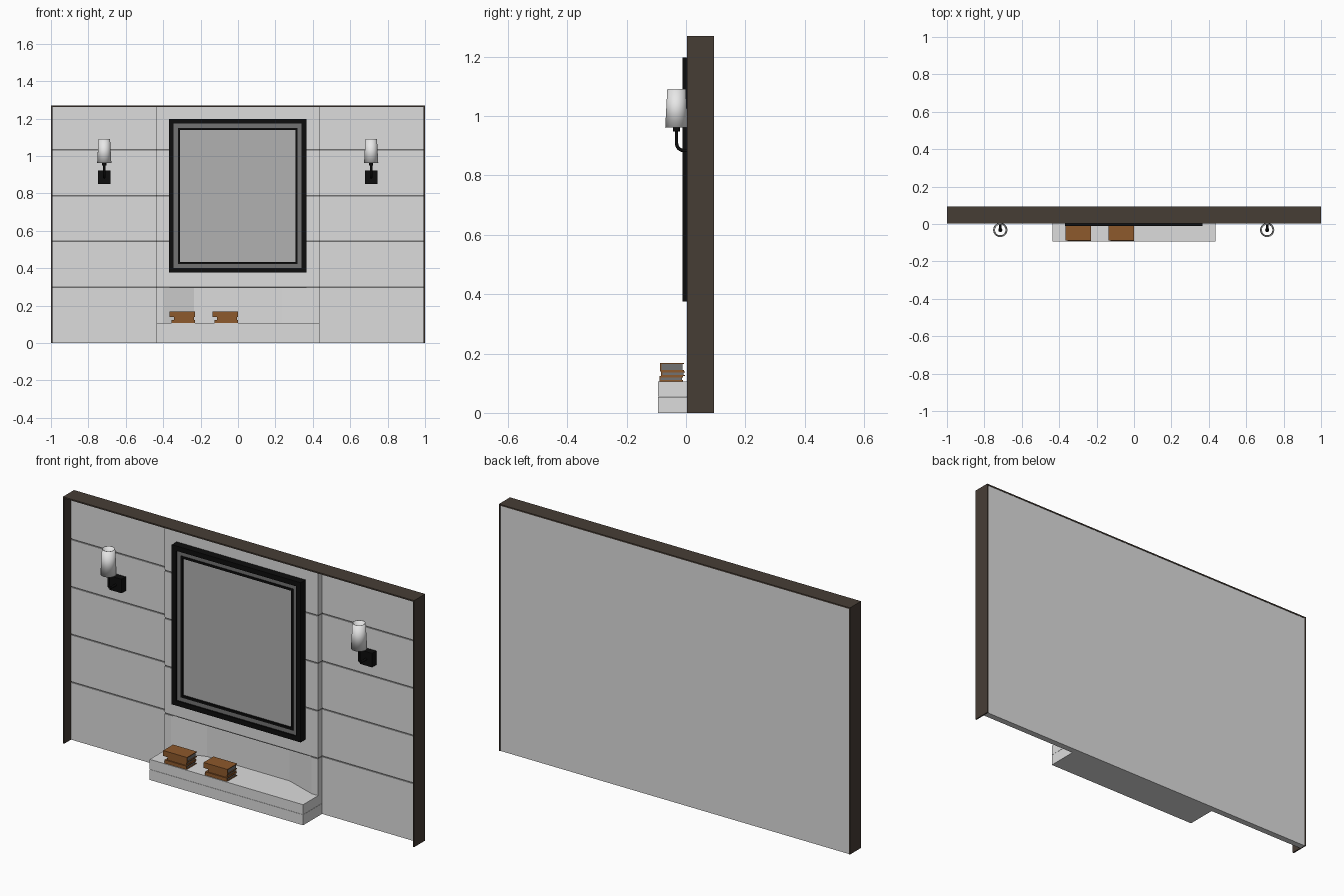
import bpy, bmesh, math
from mathutils import Vector

old = bpy.data.objects.get("Cube")
if old:
    bpy.data.objects.remove(old, do_unlink=True)


def material(name, r, g, b):
    m = bpy.data.materials.new(name)
    m.use_nodes = True
    m.diffuse_color = (r, g, b, 1)
    m.node_tree.nodes["Principled BSDF"].inputs["Base Color"].default_value = (r, g, b, 1)
    return m


panel_grey = material("panel grey", .72, .72, .72)
groove_grey = material("groove grey", .16, .16, .16)
trim_grey = material("trim grey", .17, .17, .17)
glass_grey = material("mirror grey", .44, .44, .44)
dark_wood = material("dark wood", .062, .047, .036)
black = material("black", .004, .004, .004)
shade_white = material("shade white", .8, .8, .8)
brown = material("book brown", .27, .1, .025)


def finish(name, bm, mat):
    bmesh.ops.recalc_face_normals(bm, faces=bm.faces)
    me = bpy.data.meshes.new(name)
    bm.to_mesh(me)
    bm.free()
    me.materials.append(mat)
    ob = bpy.data.objects.new(name, me)
    bpy.context.collection.objects.link(ob)
    return ob


def boxes(name, mat, *extents):
    """One object from boxes given as (x0, x1, y0, y1, z0, z1)."""
    bm = bmesh.new()
    for x0, x1, y0, y1, z0, z1 in extents:
        verts = bmesh.ops.create_cube(bm, size=1)["verts"]
        for v in verts:
            v.co = Vector(((x0 + x1) / 2 + v.co.x * (x1 - x0),
                           (y0 + y1) / 2 + v.co.y * (y1 - y0),
                           (z0 + z1) / 2 + v.co.z * (z1 - z0)))
    return finish(name, bm, mat)


def prism(name, mat, outline, z0, z1):
    bm = bmesh.new()
    face = bm.faces.new([bm.verts.new((x, y, z0)) for x, y in outline])
    new = bmesh.ops.extrude_face_region(bm, geom=[face])["geom"]
    for v in new:
        if isinstance(v, bmesh.types.BMVert):
            v.co.z = z1
    return finish(name, bm, mat)


def ring(name, mat, x0, x1, z0, z1, w, y0, y1):
    boxes(name, mat,
          (x0, x0 + w, y0, y1, z0, z1), (x1 - w, x1, y0, y1, z0, z1),
          (x0 + w, x1 - w, y0, y1, z0, z0 + w), (x0 + w, x1 - w, y0, y1, z1 - w, z1))


# Key sizes
TOP, EDGE, HALF = 1.27, .007, .437
SIDE_Y, CENTRE_Y, BACK_Y = .06, .028, .085
seams = [.298, .543, .788, 1.033]
GAP = .004

# Dark surround, open at the bottom
boxes("surround", dark_wood,
      (-1, -1 + EDGE, .004, .094, 0, TOP), (1 - EDGE, 1, .004, .094, 0, TOP),
      (-1 + EDGE, 1 - EDGE, .004, .094, TOP - EDGE, TOP))
boxes("back_board", panel_grey, (-1 + EDGE, 1 - EDGE, BACK_Y, .092, 0, TOP - EDGE))

# Horizontal boards separated by shadow grooves
bottoms = [0] + [z + GAP for z in seams]
tops = [z - GAP for z in seams] + [TOP - EDGE]
rows = list(zip(bottoms, tops))
for side, x0, x1 in (("right", -1 + EDGE, -HALF), ("left", HALF, 1 - EDGE)):
    boxes(side + "_boards", panel_grey, *[(x0, x1, SIDE_Y, BACK_Y, a, b) for a, b in rows])
    boxes(side + "_grooves", groove_grey,
          *[(x0, x1, SIDE_Y + .004, BACK_Y, z - GAP, z + GAP) for z in seams])
boxes("centre_boards", panel_grey,
      *[(-HALF, HALF, CENTRE_Y, BACK_Y, a, b) for a, b in rows[1:]])
boxes("centre_grooves", groove_grey,
      *[(-HALF, HALF, CENTRE_Y + .004, BACK_Y, z - GAP, z + GAP) for z in seams])

# Niche with splayed cheeks under the centre boards
for side, s in (("right", -1), ("left", 1)):
    prism(side + "_niche_cheek", panel_grey,
          [(s * HALF, CENTRE_Y), (s * .4, CENTRE_Y), (s * .235, BACK_Y), (s * HALF, BACK_Y)],
          .1, seams[0] - GAP)

# Ledge on a plinth
boxes("ledge", panel_grey, (-HALF, HALF, -.094, BACK_Y, .055, .106))
boxes("plinth", panel_grey, (-HALF, HALF, -.094, BACK_Y, 0, .054))

# Mirror: nested frames, each inset in the one before
x0, x1, z0, z1 = -.369, .365, .376, 1.198
for name, mat, w, y in (("mirror_outer_frame", black, .025, -.012),
                        ("mirror_trim", trim_grey, .022, -.004),
                        ("mirror_inner_frame", black, .011, -.008)):
    ring(name, mat, x0, x1, z0, z1, w, y, CENTRE_Y)
    x0, x1, z0, z1 = x0 + w, x1 - w, z0 + w, z1 - w
boxes("mirror_glass", glass_grey, (x0, x1, .002, CENTRE_Y, z0, z1))


# Wall lamps
def lamp(side, x):
    y = -.032
    boxes(side + "_lamp_plate", black, (x - .034, x + .034, .025, SIDE_Y, .85, .922))

    curve = bpy.data.curves.new(side + "_lamp_arm", "CURVE")
    curve.dimensions = "3D"
    curve.bevel_depth = .006
    curve.bevel_resolution = 3
    curve.use_fill_caps = True
    path = [(.03, .884), (-.008, .884)]
    path += [(-.008 - .024 * math.sin(a), .908 - .024 * math.cos(a))
             for a in (math.pi / 8 * i for i in range(1, 5))]
    path += [(y, 1.03)]
    spline = curve.splines.new("POLY")
    spline.points.add(len(path) - 1)
    for p, (py, pz) in zip(spline.points, path):
        p.co = (x, py, pz, 1)
    curve.materials.append(black)
    arm = bpy.data.objects.new(side + "_lamp_arm", curve)
    bpy.context.collection.objects.link(arm)

    # Socket cup
    bm = bmesh.new()
    bmesh.ops.create_cone(bm, cap_ends=True, segments=16, radius1=.011, radius2=.011, depth=.03)
    bmesh.ops.translate(bm, verts=bm.verts, vec=(x, y, .963))
    finish(side + "_lamp_socket", bm, black)

    # Open tapered shade
    bm = bmesh.new()
    bmesh.ops.create_cone(bm, cap_ends=False, segments=32, radius1=.038, radius2=.031, depth=.13)
    bmesh.ops.translate(bm, verts=bm.verts, vec=(x, y, 1.027))
    shade = finish(side + "_lamp_shade", bm, shade_white)
    wall = shade.modifiers.new("wall", "SOLIDIFY")
    wall.thickness = .003
    bpy.ops.object.select_all(action="DESELECT")
    bpy.context.view_layer.objects.active = shade
    shade.select_set(True)
    bpy.ops.object.shade_smooth_by_angle(angle=math.radians(40))


lamp("right", -.715)
lamp("left", .712)


# Books: two covers and a spine around a page block
def book(name, x, y, z, w, d, h):
    t = .004
    boxes(name + "_cover", brown,
          (x, x + w, y, y + d, z, z + t), (x, x + w, y, y + d, z + h - t, z + h),
          (x, x + w, y, y + t, z + t, z + h - t))
    boxes(name + "_pages", trim_grey,
          (x + .004, x + w - .004, y + t, y + d - .004, z + t, z + h - t))


for stack, x in (("first", -.365), ("second", -.135)):
    z = .106
    for i, (dx, dy, w, h) in enumerate(((.01, 0, .125, .018), (.022, .006, .108, .016),
                                        (0, .003, .135, .028))):
        book(f"{stack}_stack_book_{i + 1}", x + dx, -.09 + dy, z, w, .08, h)
        z += h
